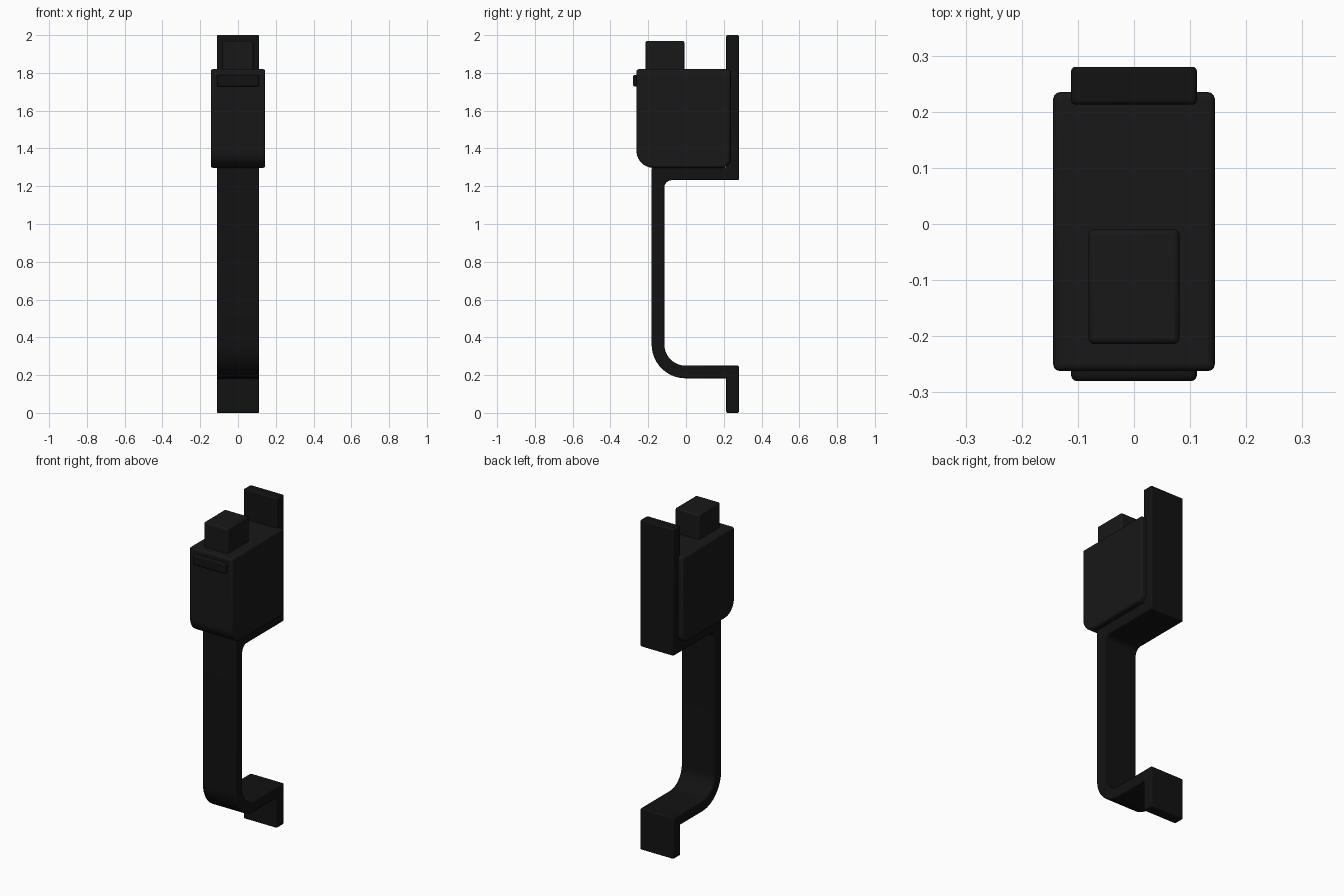
import bpy, bmesh, math

if "Cube" in bpy.data.objects:
    bpy.data.objects.remove(bpy.data.objects["Cube"])


def material(name, v):
    m = bpy.data.materials.new(name)
    m.diffuse_color = (v, v, v, 1)
    m.use_nodes = True
    m.node_tree.nodes["Principled BSDF"].inputs["Base Color"].default_value = m.diffuse_color
    return m


DARK = material("dark_metal", 0.006)
BODY = material("black_plastic", 0.009)


def arc(cy, cz, r, a0, a1, n):
    return [(cy + r * math.cos(math.radians(a0 + (a1 - a0) * i / n)),
             cz + r * math.sin(math.radians(a0 + (a1 - a0) * i / n))) for i in range(n + 1)]


def prism(name, profile, half_width, bevel, mat):
    """Extrude a side (y, z) profile across x and round its sharp edges."""
    bm = bmesh.new()
    face = bm.faces.new([bm.verts.new((-half_width, y, z)) for y, z in profile])
    ext = bmesh.ops.extrude_face_region(bm, geom=[face])
    for v in ext["geom"]:
        if isinstance(v, bmesh.types.BMVert):
            v.co.x = half_width
    bmesh.ops.recalc_face_normals(bm, faces=bm.faces[:])
    me = bpy.data.meshes.new(name)
    bm.to_mesh(me)
    bm.free()
    ob = bpy.data.objects.new(name, me)
    bpy.context.collection.objects.link(ob)
    me.materials.append(mat)
    mod = ob.modifiers.new("rounded_edges", 'BEVEL')
    mod.width = bevel
    mod.segments = 3
    mod.limit_method = 'ANGLE'
    mod.angle_limit = math.radians(35)
    bpy.ops.object.select_all(action='DESELECT')
    ob.select_set(True)
    bpy.context.view_layer.objects.active = ob
    bpy.ops.object.shade_smooth_by_angle(angle=math.radians(40))
    return ob


def rect(y0, y1, z0, z1):
    return [(y0, z0), (y1, z0), (y1, z1), (y0, z1)]


# Bent strap: upper mounting plate, shelf, grip, lower arm and foot plate
strap = [(0.28, 2.0), (0.213, 2.0), (0.213, 1.299), (-0.182, 1.299)]
strap += arc(-0.002, 0.363, 0.18, 180, 270, 14)
strap += [(0.213, 0.183), (0.213, 0.0), (0.28, 0.0), (0.28, 0.25)]
strap += arc(-0.002, 0.363, 0.113, 270, 180, 14)
strap += arc(-0.075, 1.192, 0.04, 180, 90, 8)
strap += [(0.28, 1.232)]
prism("handle_strap", strap, 0.112, 0.007, DARK)

# Latch housing with a rounded lower front corner
housing = arc(-0.172, 1.387, 0.09, 180, 270, 10)
housing += [(0.205, 1.297), (0.235, 1.327), (0.235, 1.82), (-0.262, 1.82)]
prism("latch_housing", housing, 0.144, 0.012, BODY)

# Latch bolt on top and release button on the front
prism("latch_bolt", rect(-0.214, -0.009, 1.78, 1.97), 0.081, 0.01, BODY)
prism("release_button", rect(-0.28, -0.24, 1.727, 1.79), 0.112, 0.01, DARK)
